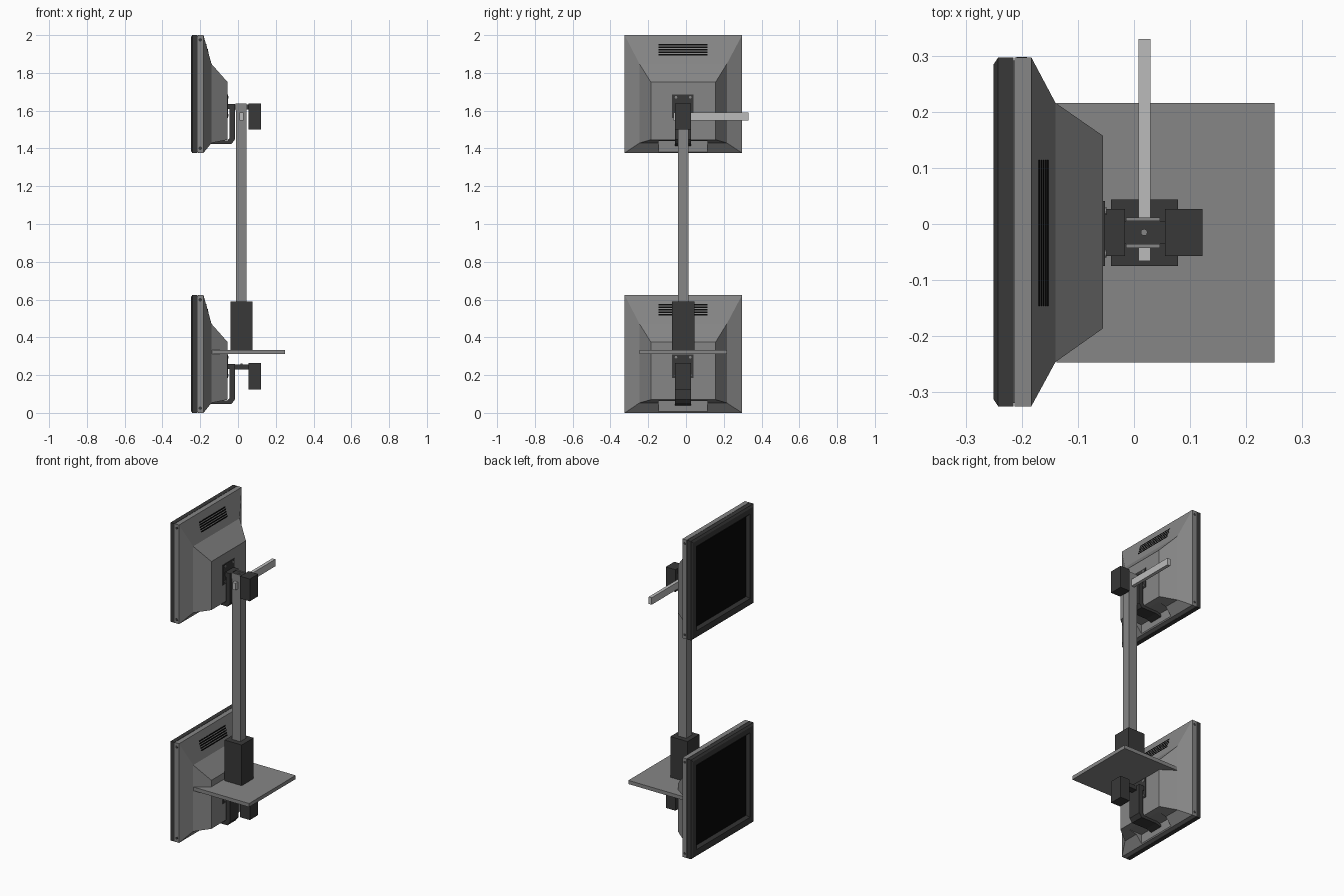
import bpy, bmesh
from mathutils import Vector

if "Cube" in bpy.data.objects:
    bpy.data.objects.remove(bpy.data.objects["Cube"])

def material(name, v):
    m = bpy.data.materials.new(name)
    m.diffuse_color = (v, v, v, 1)
    m.use_nodes = True
    m.node_tree.nodes["Principled BSDF"].inputs["Base Color"].default_value = m.diffuse_color
    return m

BLACK = material("black", 0.002)
DARK = material("dark_grey", 0.04)
MID = material("mid_grey", 0.24)
LIGHT = material("light_grey", 0.5)

def finish(name, bm, mat):
    bmesh.ops.recalc_face_normals(bm, faces=bm.faces[:])
    me = bpy.data.meshes.new(name)
    bm.to_mesh(me)
    bm.free()
    ob = bpy.data.objects.new(name, me)
    bpy.context.collection.objects.link(ob)
    me.materials.append(mat)
    return ob

def loft(name, rings, mat):
    """Rectangles (x, y0, y1, z0, z1) joined along x and capped."""
    bm = bmesh.new()
    loops = [[bm.verts.new(p) for p in ((x, a, c), (x, b, c), (x, b, d), (x, a, d))]
             for x, a, b, c, d in rings]
    for p, q in zip(loops, loops[1:]):
        for i in range(4):
            j = (i + 1) % 4
            bm.faces.new((p[i], p[j], q[j], q[i]))
    bm.faces.new(loops[0])
    bm.faces.new(loops[-1])
    return finish(name, bm, mat)

def box(name, x0, x1, y0, y1, z0, z1, mat):
    return loft(name, [(x0, y0, y1, z0, z1), (x1, y0, y1, z0, z1)], mat)

def extrude_y(name, pts, y0, y1, mat):
    """Extrude an (x, z) profile along y."""
    bm = bmesh.new()
    f = bm.faces.new([bm.verts.new((x, y0, z)) for x, z in pts])
    r = bmesh.ops.extrude_face_region(bm, geom=[f])
    vs = [v for v in r["geom"] if isinstance(v, bmesh.types.BMVert)]
    bmesh.ops.translate(bm, verts=vs, vec=(0, y1 - y0, 0))
    # keep the starting cap so the solid is closed
    if not f.is_valid:
        bmesh.ops.holes_fill(bm, edges=bm.edges[:], sides=0)
    return finish(name, bm, mat)

def disc(name, loc, axis, r, depth, mat):
    bm = bmesh.new()
    bmesh.ops.create_cone(bm, cap_ends=True, segments=12, radius1=r, radius2=r, depth=depth)
    q = Vector((0, 0, 1)).rotation_difference(Vector(axis))
    for v in bm.verts:
        v.co = q @ v.co + Vector(loc)
    return finish(name, bm, mat)

Y0, Y1, H = -0.325, 0.297, 0.624
YC = -0.015

def monitor(tag, z):
    def ring(x, i):
        return (x, Y0 + i, Y1 - i, z + i, z + H - i)
    # front bezel with recessed screen
    loft(tag + "_bezel", [ring(-0.215, 0), ring(-0.242, 0), ring(-0.25, 0.012),
                          ring(-0.25, 0.046), ring(-0.234, 0.062)], DARK)
    loft(tag + "_screen", [ring(-0.23, 0.061), ring(-0.2345, 0.061)], BLACK)
    loft(tag + "_seam", [ring(-0.216, 0.006), ring(-0.212, 0.006)], MID)
    # rear frame and two-step tapered shell
    loft(tag + "_rear_frame", [ring(-0.213, 0), ring(-0.183, 0)], MID)
    shell = loft(tag + "_shell", [
        (-0.185, Y0, Y1, z, z + H), (-0.183, Y0, Y1, z, z + H),
        (-0.14, -0.246, 0.216, z + 0.053, z + 0.471),
        (-0.055, -0.186, 0.157, z + 0.07, z + 0.375)], MID)
    # notch in the lower edge for the neck
    cutter = box(tag + "_notch_cutter", -0.178, 0.0, -0.146, 0.114, z - 0.05, z + 0.064, MID)
    mod = shell.modifiers.new("notch", "BOOLEAN")
    mod.object = cutter
    mod.solver = "EXACT"
    bpy.context.view_layer.objects.active = shell
    bpy.ops.object.modifier_apply(modifier=mod.name)
    bpy.data.objects.remove(cutter)
    # vent slots on the upper slope
    for i in range(5):
        h = 0.519 + i * 0.0135
        x = -0.183 + (H - h) / (H - 0.471) * 0.043
        box(f"{tag}_vent_{i}", x - 0.006, x + 0.001, -0.146, 0.114, z + h - 0.004, z + h + 0.004, BLACK)
    # side screws on the frame
    for h in (0.025, H - 0.025):
        for y in (Y0 + 0.0015, Y1 - 0.0015):
            disc(tag + "_side_screw", (-0.2, y, z + h), (0, 1, 0), 0.009, 0.004, DARK)
    # mounting plate with screws
    box(tag + "_mount_plate", -0.056, -0.052, -0.075, 0.041, z + 0.184, z + 0.31, DARK)
    for y in (YC - 0.038, YC + 0.038):
        for h in (0.199, 0.295):
            disc(tag + "_plate_screw", (-0.052, y, z + h), (1, 0, 0), 0.007, 0.006, MID)
    # neck bent under the shell
    extrude_y(tag + "_neck", [(-0.016, z + 0.26), (-0.016, z + 0.072), (-0.034, z + 0.048),
                              (-0.14, z + 0.048), (-0.176, z + 0.038), (-0.176, z + 0.055),
                              (-0.14, z + 0.066), (-0.055, z + 0.066), (-0.044, z + 0.08),
                              (-0.044, z + 0.26)], -0.057, 0.027, DARK)
    box(tag + "_neck_head", -0.055, -0.03, -0.057, 0.027, z + 0.232, z + 0.258, DARK)
    # cross arm and rear block
    box(tag + "_cross_arm", -0.03, 0.06, -0.036, 0.005, z + 0.23, z + 0.257, DARK)
    disc(tag + "_pivot_bolt", (0.018, YC, z + 0.258), (0, 0, 1), 0.006, 0.006, MID)
    box(tag + "_rear_block", 0.055, 0.122, -0.057, 0.027, z + 0.123, z + 0.263, DARK)

monitor("upper_monitor", 1.376)
monitor("lower_monitor", 0.0)

# pole with forked top
box("pole", -0.011, 0.046, -0.043, 0.012, 0.333, 1.602, MID)
for y in (-0.043, 0.005):
    box("pole_fork", -0.014, 0.046, y, y + 0.007, 1.602, 1.637, MID)

# sleeve and shelf
box("pole_sleeve", -0.041, 0.078, -0.075, 0.044, 0.333, 0.59, DARK)
box("shelf", -0.138, 0.25, -0.247, 0.216, 0.311, 0.334, MID)

# side bar through the pole
box("side_bar", 0.008, 0.029, -0.066, 0.33, 1.547, 1.591, LIGHT)
